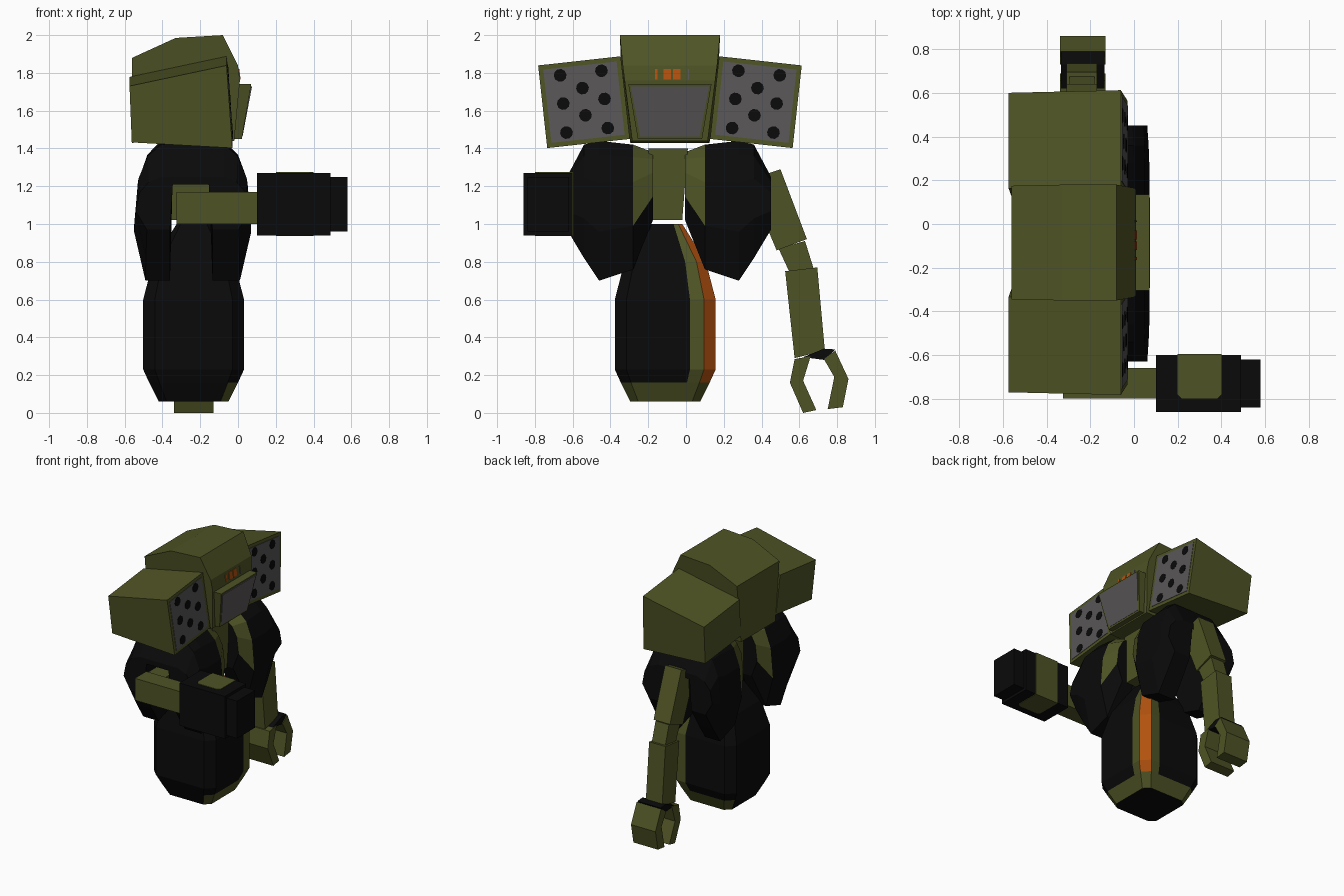
import bpy, bmesh
from math import sin, cos, pi

cube = bpy.data.objects.get("Cube")
if cube:
    bpy.data.objects.remove(cube)

OLIVE, BLACK, ORANGE, GREY = range(4)
palette = []
for name, rgb in (("olive", (.078, .088, .018)), ("black", (.003, .003, .003)),
                  ("orange", (.45, .085, .005)), ("grey", (.1, .092, .096))):
    m = bpy.data.materials.new(name)
    m.use_nodes = True
    m.diffuse_color = (*rgb, 1)
    m.node_tree.nodes["Principled BSDF"].inputs["Base Color"].default_value = (*rgb, 1)
    palette.append(m)


def loft(name, rings, colour):
    """Skin a row of rings, cap both ends; colour is an index or rule(band, edge)."""
    rule = colour if callable(colour) else (lambda band, edge: colour)
    bm = bmesh.new()
    rows = [[bm.verts.new(p) for p in ring] for ring in rings]
    n = len(rows[0])
    for b in range(len(rows) - 1):
        for e in range(n):
            f = e + 1 if e + 1 < n else 0
            face = bm.faces.new((rows[b][e], rows[b][f], rows[b + 1][f], rows[b + 1][e]))
            face.material_index = rule(b, e)
    for row in (rows[0], rows[-1]):
        bm.faces.new(row).material_index = rule(-1, -1)
    bmesh.ops.recalc_face_normals(bm, faces=bm.faces)
    mesh = bpy.data.meshes.new(name)
    bm.to_mesh(mesh)
    bm.free()
    for m in palette:
        mesh.materials.append(m)
    obj = bpy.data.objects.new(name, mesh)
    bpy.context.collection.objects.link(obj)
    return obj


def box(name, x, y, z, colour):
    return loft(name, [[(a, y[0], z[0]), (a, y[1], z[0]), (a, y[1], z[1]), (a, y[0], z[1])]
                       for a in x], colour)


def slab(name, profile, x, colour):
    """Side profile in (y, z), extruded along x."""
    return loft(name, [[(a, y, z) for y, z in profile] for a in x], colour)


MID = -.09

# Lower body: chamfered square barrel with a painted corner stripe and hem
outline = [(1, .49), (1, .77), (.77, 1), (.49, 1), (-.77, 1),
           (-1, .77), (-1, -.77), (-.77, -1), (.77, -1), (1, -.77)]
levels = [(.06, .185), (.16, .235), (.23, .267), (.6, .267), (.8, .215), (1.0, .09)]


def barrel_paint(band, edge):
    if band == 0 and edge in (0, 1, 2, 3, 4, 8, 9):
        return OLIVE
    if band >= 0 and edge in (0, 2):
        return OLIVE
    return ORANGE if band > 0 and edge == 1 else BLACK


loft("lower_body", [[(-.235 + h * x, -.11 + h * y, z) for x, y in outline]
                    for z, h in levels], barrel_paint)

# Shoulders: arched housings, open through the sides, with painted inner braces
side = [(0, .25), (.35, .31), (.7, .29), (.9, .24), (1, .17)]


def arch(y, scale, bottom, top):
    def at(f):
        return bottom + f * (top - bottom)
    crown = min(1.27, top - .04)
    ring = [(-.24 - w * scale, y, at(f)) for f, w in side]
    ring += [(-.24 + w * scale, y, at(f)) for f, w in reversed(side)]
    ring += [(-.135, y, bottom), (-.155, y, crown), (-.345, y, crown), (-.36, y, bottom)]
    return ring


def brace_paint(band, edge):
    return OLIVE if band == 0 and edge in (1, 2, 3, 5, 6, 7) else BLACK


for s, tag in ((-1, "gun_side"), (1, "claw_side")):
    stations = [(.085, .8, 1.02, 1.38), (.19, 1, .76, 1.42), (.37, 1, .7, 1.44),
                (.45, .99, .82, 1.42), (.54, .97, .97, 1.25)]
    loft("shoulder_" + tag, [arch(MID + s * d, k, lo, hi) for d, k, lo, hi in stations],
         brace_paint)

# Centre chest block between the shoulders
slab("chest_block", [(-.18, 1.02), (-.02, 1.02), (.01, 1.4), (-.2, 1.4)], (-.37, -.08), OLIVE)

# Head: faceted hull, wider at the top
hull = [(-.56, 1.43, .21), (-.56, 1.88, .26), (-.33, 1.985, .265), (-.08, 2.0, .265),
        (0, 1.84, .25), (.01, 1.76, .24), (-.02, 1.44, .2)]
loft("head", [[(x, -.085 + s * w, z) for x, z, w in hull] for s in (-1, 1)], OLIVE)

# Visor frame and its grey pane
def visor_ring(shift, grow):
    return [(.07 + shift, -.085 - .215 - grow, 1.735 + grow),
            (.07 + shift, -.085 + .215 + grow, 1.735 + grow),
            (.02 + shift, -.085 + .165 + grow, 1.455 - grow),
            (.02 + shift, -.085 - .165 - grow, 1.455 - grow)]


loft("visor_frame", [visor_ring(-.07, .005), visor_ring(0, .005)], OLIVE)
loft("visor_pane", [visor_ring(-.003, -.008), visor_ring(.004, -.008)], GREY)

# Small painted marks above the visor
for y0, y1, c in ((-.165, -.15, ORANGE), (-.12, -.08, ORANGE),
                  (-.07, -.03, ORANGE), (.01, .016, GREY)):
    loft("brow_mark", [[(.004 + d, y0, 1.82), (.004 + d, y1, 1.82),
                        (.011 + d, y1, 1.765), (.011 + d, y0, 1.765)]
                       for d in (-.004, .003)], c)

# Launcher pods: tapered boxes rolled outward, with a grey plate and eight tubes
TILT = .11


def pod_point(s, x, u, v):
    return (x, -.085 + s * (.455 + u * cos(TILT) + v * sin(TILT)),
            1.645 - u * sin(TILT) + v * cos(TILT))


def pod_plate(name, s, pts, lift, colour):
    loft(name, [[pod_point(s, -.045 - .07 * v + d, u, v) for u, v in pts]
                for d in (-.004, lift)], colour)


def rect(u, low, high):
    return [(-u, low), (u, low), (u, high), (-u, high)]


for s, tag in ((-1, "gun_side"), (1, "claw_side")):
    loft("pod_" + tag,
         [[pod_point(s, -.57 - .04 * v, u, v) for u, v in rect(.22, -.19, .11)],
          [pod_point(s, -.045 - .07 * v, u, v) for u, v in rect(.22, -.22, .22)]], OLIVE)
    pod_plate("pod_plate_" + tag, s, rect(.195, -.195, .195), .003, GREY)
    tubes = [(u, v) for u in (-.11, .11) for v in (.155, .005, -.15)] + [(0, .075), (0, -.07)]
    for cu, cv in tubes:
        disc = [(cu + .034 * cos(i * pi / 5), cv + .034 * sin(i * pi / 5)) for i in range(10)]
        pod_plate("launch_tube_" + tag, s, disc, .0055, BLACK)

# Gun arm, gun body, muzzle and painted band
box("gun_arm", (-.325, .12), (-.8, -.66), (1.0, 1.17), OLIVE)
box("gun_arm_joint", (-.32, -.17), (-.68, -.5), (1.02, 1.16), OLIVE)
box("gun_body", (.1, .49), (-.86, -.6), (.94, 1.27), BLACK)
box("gun_muzzle", (.48, .58), (-.84, -.62), (.96, 1.25), BLACK)
for z in (.94, 1.27):
    band = [(.2, -.596), (.4, -.596), (.4, -.78), (.38, -.8), (.22, -.8), (.2, -.78)]
    loft("gun_band", [[(x, y, z + d) for x, y in band] for d in (-.004, .004)], OLIVE)
box("gun_band_side", (.2, .4), (-.604, -.596), (.94, 1.27), OLIVE)

# Claw arm: segments and two prongs
slab("claw_upper_arm", [(.41, 1.26), (.5, 1.29), (.64, .92), (.48, .86), (.4, 1.05)],
     (-.31, -.17), OLIVE)
slab("claw_elbow", [(.49, .87), (.63, .91), (.68, .75), (.55, .74)], (-.295, -.18), OLIVE)
slab("claw_forearm", [(.525, .75), (.695, .77), (.735, .33), (.575, .29)], (-.31, -.17), OLIVE)
slab("claw_palm", [(.62, .295), (.73, .34), (.79, .336), (.735, .28)], (-.335, -.135), BLACK)
slab("claw_inner_prong", [(.575, .285), (.55, .16), (.62, .0), (.69, .015), (.62, .17), (.66, .3)],
     (-.34, -.13), OLIVE)
slab("claw_outer_prong", [(.73, .285), (.79, .33), (.86, .18), (.83, .03), (.75, .02), (.785, .19)],
     (-.34, -.13), OLIVE)
